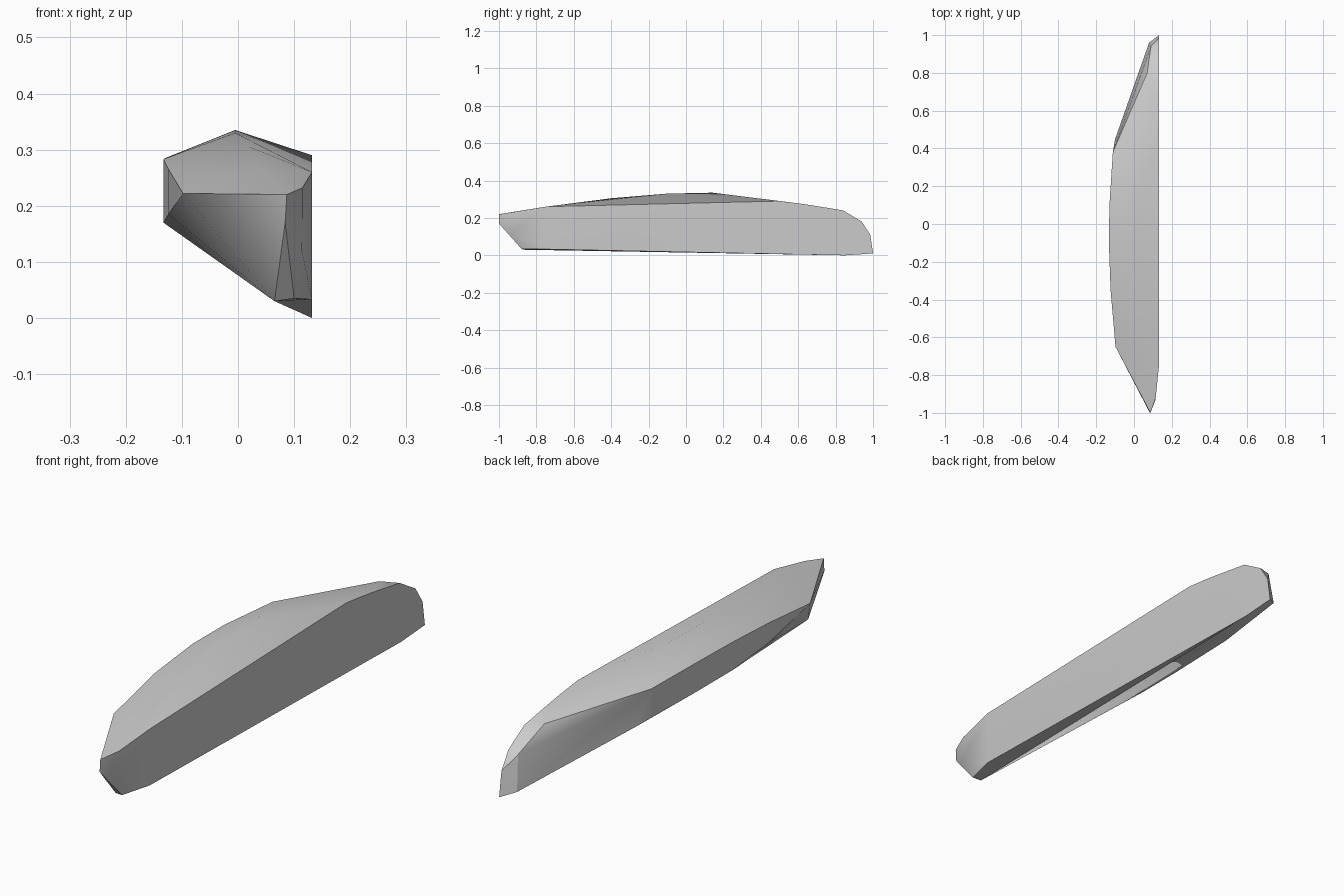
import bpy
import bmesh
import math

cube = bpy.data.objects.get("Cube")
if cube:
    bpy.data.objects.remove(cube, do_unlink=True)

# Plain grey
grey = bpy.data.materials.new("grey")
grey.use_nodes = True
colour = (0.6, 0.6, 0.6, 1)
grey.diffuse_color = colour
grey.node_tree.nodes["Principled BSDF"].inputs["Base Color"].default_value = colour

# Flat wall outline (y, z) on the plane x = WALL
WALL = 0.132
wall = [(-0.75, 0.26), (0.5, 0.29), (0.6, 0.278), (0.67, 0.268), (0.84, 0.24),
        (0.94, 0.18), (0.985, 0.11), (1.0, 0.01), (0.85, 0.0), (-0.75, 0.033)]

# Crest running along the top
crest = [(0.04, -0.72, 0.262), (0.02, -0.4, 0.305),
         (-0.005, -0.1, 0.33), (-0.005, 0.14, 0.335)]

# Upper and lower edges of the bulging side
side_upper = [(-0.098, -0.65, 0.222), (-0.124, -0.35, 0.265),
              (-0.133, -0.1, 0.283), (-0.130, 0.1, 0.285), (-0.112, 0.38, 0.275)]
side_lower = [(-0.124, -0.35, 0.185), (-0.133, -0.1, 0.17),
              (-0.130, 0.1, 0.168), (-0.115, 0.3, 0.16), (-0.10, 0.45, 0.15)]

# Pointed front end with its chamfers
front_tip = [(0.087, -1.0, 0.22), (0.084, -1.0, 0.17), (0.115, -0.92, 0.232),
             (0.114, -0.93, 0.12), (0.10, -0.88, 0.035), (0.065, -0.87, 0.03)]

# Narrow back end
back_tip = [(0.07, 0.8, 0.246), (0.09, 0.94, 0.17), (0.08, 0.96, 0.03)]

# Stretch a tight skin over the outlines
bm = bmesh.new()
for p in [(WALL, y, z) for y, z in wall] + crest + side_upper + side_lower + front_tip + back_tip:
    bm.verts.new(p)
hull = bmesh.ops.convex_hull(bm, input=bm.verts[:])
loose = [v for v in bm.verts if not v.link_faces]
bmesh.ops.delete(bm, geom=loose, context='VERTS')

# Merge the coplanar triangles of the flat faces
bmesh.ops.dissolve_limit(bm, angle_limit=math.radians(1), verts=bm.verts[:], edges=bm.edges[:])
bmesh.ops.recalc_face_normals(bm, faces=bm.faces[:])

mesh = bpy.data.meshes.new("faceted_body")
bm.to_mesh(mesh)
bm.free()
mesh.materials.append(grey)
body = bpy.data.objects.new("faceted_body", mesh)
bpy.context.collection.objects.link(body)

# Smooth the gentle curves and keep the creases sharp
bpy.ops.object.select_all(action='DESELECT')
body.select_set(True)
bpy.context.view_layer.objects.active = body
bpy.ops.object.shade_smooth_by_angle(angle=math.radians(30))
